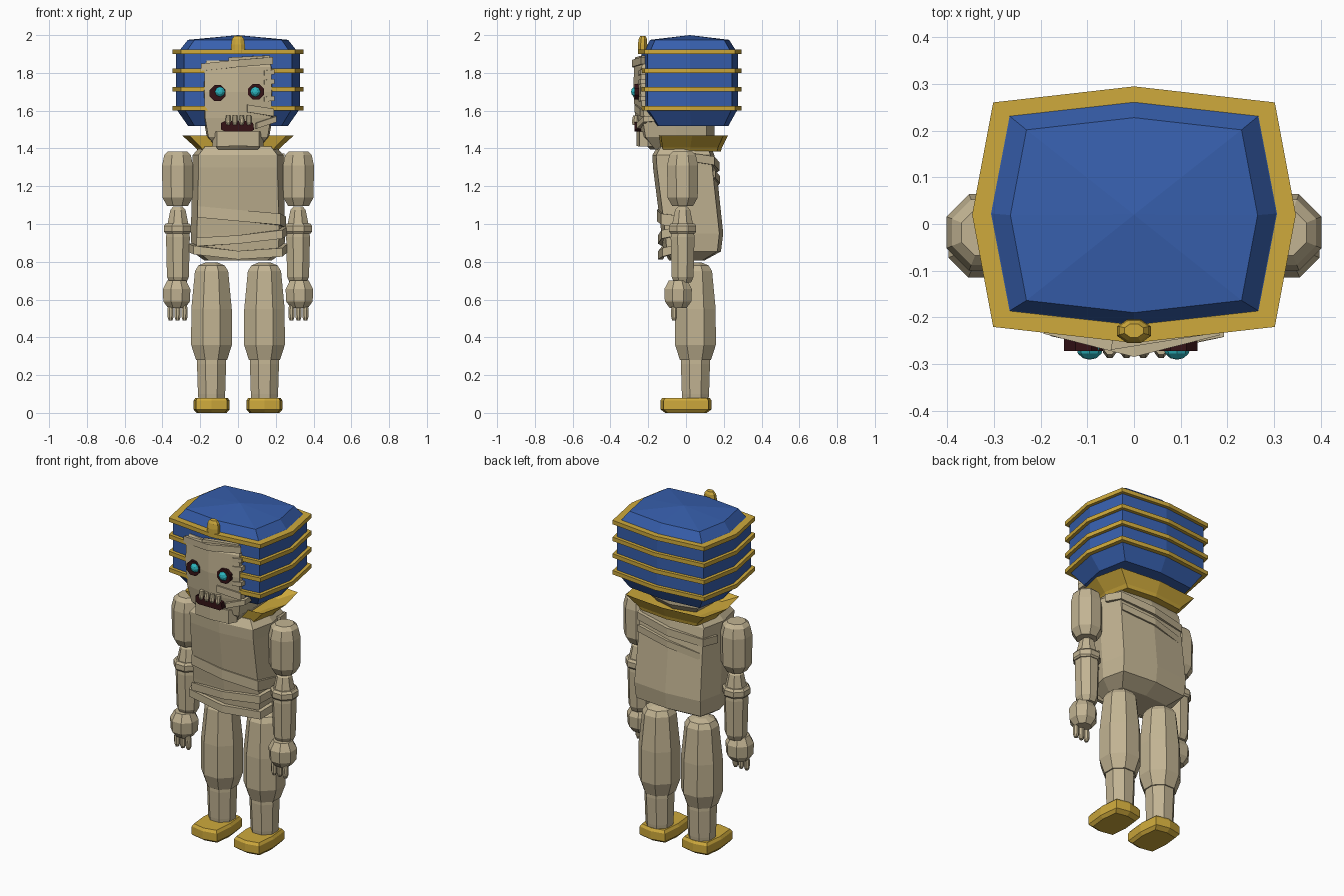
import bpy, bmesh, math
from mathutils import Vector


def material(name, rgb):
    m = bpy.data.materials.new(name)
    m.diffuse_color = (*rgb, 1)
    return m


LINEN = material("linen", (0.54, 0.455, 0.29))
GOLD = material("gold", (0.62, 0.40, 0.045))
BLUE = material("blue cloth", (0.038, 0.115, 0.42))
DARK = material("dark red", (0.035, 0.006, 0.008))
TEAL = material("teal", (0.025, 0.46, 0.52))

BOX = [(1, 0), (.87, .875), (0, 1), (-.87, .875), (-1, 0), (-.87, -.875), (0, -1), (.87, -.875)]
FACE = [(1, 0), (.95, .8), (0, 1), (-.95, .8), (-1, 0), (-.95, -.82), (0, -1), (.95, -.82)]
OCT = [(1, .414), (.414, 1), (-.414, 1), (-1, .414), (-1, -.414), (-.414, -1), (.414, -1), (1, -.414)]


def finish(bm, name, mat):
    bmesh.ops.remove_doubles(bm, verts=bm.verts, dist=1e-5)
    bmesh.ops.recalc_face_normals(bm, faces=bm.faces)
    me = bpy.data.meshes.new(name)
    bm.to_mesh(me)
    bm.free()
    me.materials.append(mat)
    ob = bpy.data.objects.new(name, me)
    bpy.context.collection.objects.link(ob)
    return ob


def bridge(bm, rings, closed_ring=False):
    """Skin consecutive vertex rings; cap the ends or join last to first."""
    n = len(rings[0])
    pairs = list(zip(rings, rings[1:]))
    if closed_ring:
        pairs.append((rings[-1], rings[0]))
    for a, b in pairs:
        for i in range(n):
            j = (i + 1) % n
            bm.faces.new((a[i], a[j], b[j], b[i]))
    if not closed_ring:
        bm.faces.new(rings[0])
        bm.faces.new(rings[-1])


def loft(name, mat, shape, cx, rings, hollow=False):
    """rings: (z, front y, back y, half width)"""
    bm = bmesh.new()
    vs = []
    for z, y0, y1, rx in rings:
        cy, ry = (y0 + y1) / 2, (y1 - y0) / 2
        vs.append([bm.verts.new((cx + u * rx, cy + v * ry, z)) for u, v in shape])
    bridge(bm, vs, hollow)
    return finish(bm, name, mat)


def limb(name, mat, cx, cy, rings):
    """rings: (z, radius)"""
    return loft(name, mat, OCT, cx, [(z, cy - r, cy + r, r) for z, r in rings])


def strip(name, path, h, t=0.025):
    """Bandage strip of height h along a path, thickened outward from the axis."""
    bm = bmesh.new()
    rings = []
    for p in path:
        p = Vector(p)
        out = Vector((p.x, p.y, 0)).normalized() * t
        up = Vector((0, 0, h / 2))
        rings.append([bm.verts.new(q) for q in (p - out - up, p - up, p + up, p - out + up)])
    bridge(bm, rings)
    return finish(bm, name, LINEN)


def ball(name, mat, loc, scale, segs=8, rows=6):
    bm = bmesh.new()
    bmesh.ops.create_uvsphere(bm, u_segments=segs, v_segments=rows, radius=1)
    for v in bm.verts:
        c = v.co.copy()
        v.co = Vector((c.x * scale[0], -c.z * scale[1], c.y * scale[2])) + Vector(loc)
    return finish(bm, name, mat)


def plug(name, mat, pts, y0, y1):
    """Extrude an outline in x, z from y0 to y1."""
    bm = bmesh.new()
    bridge(bm, [[bm.verts.new((x, y, z)) for x, z in pts] for y in (y0, y1)])
    return finish(bm, name, mat)


# Headdress with its gold bands and front ornament
loft("headdress", BLUE, BOX, 0, [
    (1.52, -.17, .225, .265), (1.61, -.235, .275, .328), (1.91, -.235, .275, .328),
    (1.925, -.215, .26, .305), (1.975, -.19, .228, .265), (2.0, .02, .02, 0)])
for i, z in enumerate((1.613, 1.713, 1.812, 1.912)):
    loft(f"headdress_band_{i}", GOLD, BOX, 0, [
        (z - .012, -.22, .25, .30), (z - .012, -.255, .295, .347),
        (z + .012, -.255, .295, .347), (z + .012, -.21, .25, .30)], True)
loft("headdress_ornament", GOLD, OCT, 0, [
    (1.905, -.255, -.205, .036), (1.95, -.255, -.205, .036),
    (1.98, -.25, -.207, .032), (1.995, -.243, -.214, .02)])

# Head, chin wrap and face bandages
loft("head", LINEN, FACE, 0, [
    (1.395, -.19, .10, .11), (1.46, -.25, .15, .165), (1.56, -.268, .15, .183),
    (1.70, -.279, .15, .188), (1.83, -.275, .15, .185), (1.865, -.255, .15, .175)])
strip("chin_wrap", [(-.135, -.20, 1.45), (-.11, -.245, 1.45), (0, -.262, 1.453),
                    (.11, -.245, 1.45), (.135, -.20, 1.45)], .08)
strip("brow_wrap", [(-.195, -.235, 1.83), (0, -.285, 1.85), (.185, -.238, 1.865)], .038)
strip("upper_brow_wrap", [(-.05, -.27, 1.872), (.17, -.235, 1.882)], .02)
strip("cheek_wrap", [(.05, -.272, 1.612), (.19, -.243, 1.59)], .04)
strip("jaw_wrap", [(.10, -.262, 1.52), (.205, -.225, 1.555), (.205, -.12, 1.56)], .03)
for i, z in enumerate((1.66, 1.75, 1.80)):
    strip(f"temple_wrap_{i}", [(.14, -.252, z), (.193, -.242, z + .005), (.195, -.20, z + .005)], .025)

# Eyes
for side, sx, sz in (("left", -.108, 1.693), ("right", .095, 1.70)):
    r = .045
    pts = [(sx + r * math.cos(a), sz + r * math.sin(a))
           for a in (math.pi * (k + .5) / 4 for k in range(8))]
    plug(f"eye_socket_{side}", DARK, pts, -.272, -.23)
    ball(f"eye_{side}", TEAL, (.092 if sx > 0 else -.095, -.265, 1.70), (.029, .026, .029))

# Mouth and teeth
plug("mouth", DARK, [(-.09, 1.50), (-.07, 1.49), (.07, 1.49), (.085, 1.50),
                     (.08, 1.535), (.06, 1.545), (-.07, 1.545), (-.09, 1.535)], -.272, -.22)
for i, x in enumerate((-.052, -.016, .02, .058)):
    loft(f"tooth_{i}", LINEN, OCT, x, [
        (1.525, -.283, -.255, .009), (1.54, -.287, -.25, .014), (1.575, -.28, -.25, .012)])

# Flared collar
loft("collar", GOLD, BOX, 0, [
    (1.385, -.14, .185, .21), (1.405, -.145, .19, .225), (1.468, -.157, .222, .295),
    (1.425, -.12, .16, .19)])

# Torso and its wraps
loft("torso", LINEN, BOX, 0, [
    (.808, -.09, .10, .18), (.855, -.12, .185, .245), (.95, -.13, .197, .25),
    (1.30, -.175, .16, .24), (1.365, -.178, .15, .24), (1.41, -.15, .13, .20)])
strip("waist_wrap_low", [(-.265, -.03, .875), (-.235, -.125, .862), (0, -.147, .835),
                         (.235, -.125, .85), (.265, -.03, .875)], .045)
strip("waist_wrap_high", [(-.22, -.125, .905), (0, -.148, .918), (.235, -.13, .945),
                          (.265, -.03, .965)], .045)
strip("belly_wrap", [(-.215, -.129, 1.065), (0, -.153, 1.045), (.225, -.132, 1.025),
                     (.254, 0, 1.01)], .06)
strip("back_wrap_high", [(-.245, .05, 1.28), (-.215, .148, 1.285), (0, .177, 1.305),
                         (.215, .15, 1.335), (.245, .05, 1.35)], .045)
strip("back_wrap_low", [(-.20, .152, 1.20), (0, .179, 1.235), (.215, .155, 1.265)], .04)

for side, s in (("left", -1), ("right", 1)):
    # Arms
    limb(f"upper_arm_{side}", LINEN, s * .32, -.018, [
        (1.095, .055), (1.14, .08), (1.31, .082), (1.365, .07), (1.385, .05)])
    limb(f"forearm_{side}", LINEN, s * .318, -.018, [
        (.69, .045), (.72, .058), (.93, .063), (1.0, .055), (1.075, .04), (1.092, .025)])
    limb(f"cuff_{side}", LINEN, s * .32, -.018, [(.95, .065), (.96, .072), (.99, .072), (1.003, .062)])
    limb(f"hand_{side}", LINEN, s * .325, -.042, [
        (.555, .045), (.59, .07), (.655, .073), (.70, .05)])
    for i, x in enumerate((.283, .32, .357)):
        limb(f"finger_{side}_{i}", LINEN, s * x, -.063, [
            (.488, .009), (.505, .015), (.545, .016), (.58, .012)])
    # Legs and sandals
    limb(f"thigh_{side}", LINEN, s * .14, .05, [
        (.28, .082), (.36, .108), (.55, .107), (.75, .088), (.78, .07), (.795, .035)])
    limb(f"shin_{side}", LINEN, s * .14, .05, [(.06, .068), (.10, .072), (.26, .077), (.29, .075)])
    loft(f"foot_{side}", GOLD, BOX, s * .14, [
        (0, -.11, .11, .08), (.018, -.135, .135, .095),
        (.065, -.135, .135, .095), (.08, -.125, .125, .085)])
